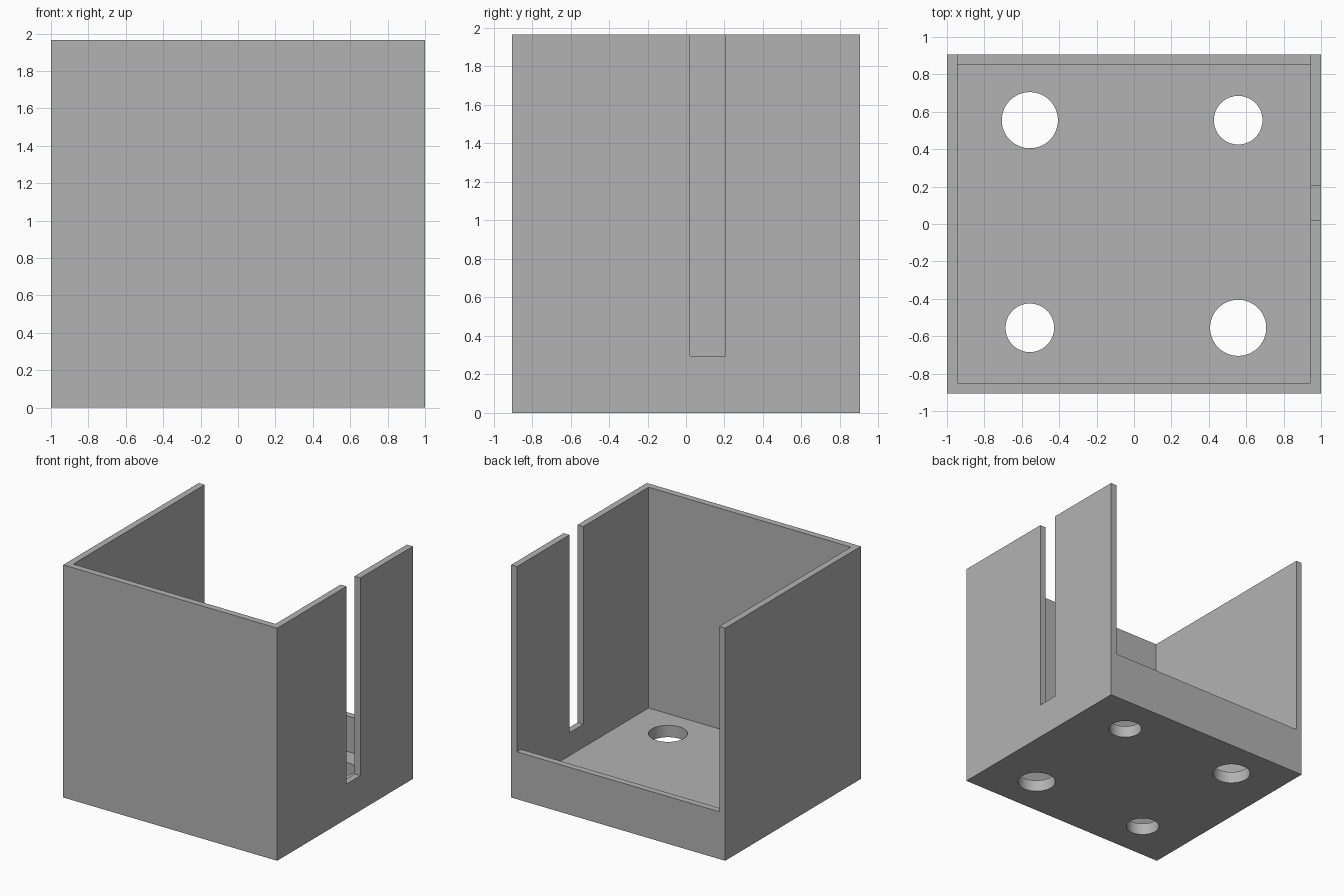
import bpy
import bmesh
from mathutils import Vector

cube = bpy.data.objects.get("Cube")
if cube:
    bpy.data.objects.remove(cube, do_unlink=True)

WIDTH, DEPTH, HEIGHT = 2.0, 1.81, 1.965
WALL, FLOOR, BACK_LIP = 0.055, 0.10, 0.40
HALF_X, HALF_Y = WIDTH / 2, DEPTH / 2
INNER_X, INNER_Y = HALF_X - WALL, HALF_Y - WALL
ABOVE = HEIGHT + 0.2

# Single grey material
grey = bpy.data.materials.new("plain grey")
grey.use_nodes = True
colour = (0.45, 0.45, 0.45, 1)
grey.diffuse_color = colour
grey.node_tree.nodes["Principled BSDF"].inputs["Base Color"].default_value = colour


def side_prism(name, profile, x0, x1):
    """Extrude a closed (y, z) profile from x0 to x1."""
    bm = bmesh.new()
    face = bm.faces.new([bm.verts.new((x0, y, z)) for y, z in profile])
    grown = bmesh.ops.extrude_face_region(bm, geom=[face])["geom"]
    moved = [v for v in grown if isinstance(v, bmesh.types.BMVert)]
    bmesh.ops.translate(bm, verts=moved, vec=Vector((x1 - x0, 0, 0)))
    bmesh.ops.recalc_face_normals(bm, faces=bm.faces)
    mesh = bpy.data.meshes.new(name)
    bm.to_mesh(mesh)
    bm.free()
    obj = bpy.data.objects.new(name, mesh)
    bpy.context.collection.objects.link(obj)
    mesh.materials.append(grey)
    return obj


def rectangle(y0, y1, z0, z1):
    return [(y0, z0), (y1, z0), (y1, z1), (y0, z1)]


def cut(target, cutter):
    """Subtract the cutter from the target, then discard it."""
    cutter.hide_render = True
    mod = target.modifiers.new("cut", "BOOLEAN")
    mod.operation, mod.solver, mod.object = "DIFFERENCE", "EXACT", cutter
    bpy.ops.object.select_all(action="DESELECT")
    bpy.context.view_layer.objects.active = target
    target.select_set(True)
    bpy.ops.object.modifier_apply(modifier=mod.name)
    bpy.data.objects.remove(cutter, do_unlink=True)


# Outer block
box = side_prism("open_box", rectangle(-HALF_Y, HALF_Y, 0, HEIGHT), -HALF_X, HALF_X)

# Cavity that also opens the back above a low lip
cavity = [(-INNER_Y, FLOOR), (INNER_Y, FLOOR), (INNER_Y, BACK_LIP),
          (HALF_Y + 0.2, BACK_LIP), (HALF_Y + 0.2, ABOVE), (-INNER_Y, ABOVE)]
cut(box, side_prism("cavity_cutter", cavity, -INNER_X, INNER_X))

# Tall slot in the left wall
cut(box, side_prism("slot_cutter", rectangle(0.02, 0.205, 0.295, ABOVE), 0.8, 1.2))

# Floor holes, the larger pair on one diagonal
for sx in (-1, 1):
    for sy in (-1, 1):
        radius = 0.13 if sx == sy else 0.15
        bpy.ops.mesh.primitive_cylinder_add(
            vertices=64, radius=radius, depth=0.5,
            location=(sx * 0.557, sy * 0.555, 0))
        hole = bpy.context.object
        hole.name = "hole_cutter"
        hole.data.materials.append(grey)
        cut(box, hole)

# Smooth hole walls, crisp edges elsewhere
bpy.ops.object.select_all(action="DESELECT")
box.select_set(True)
bpy.context.view_layer.objects.active = box
bpy.ops.object.shade_smooth_by_angle()
